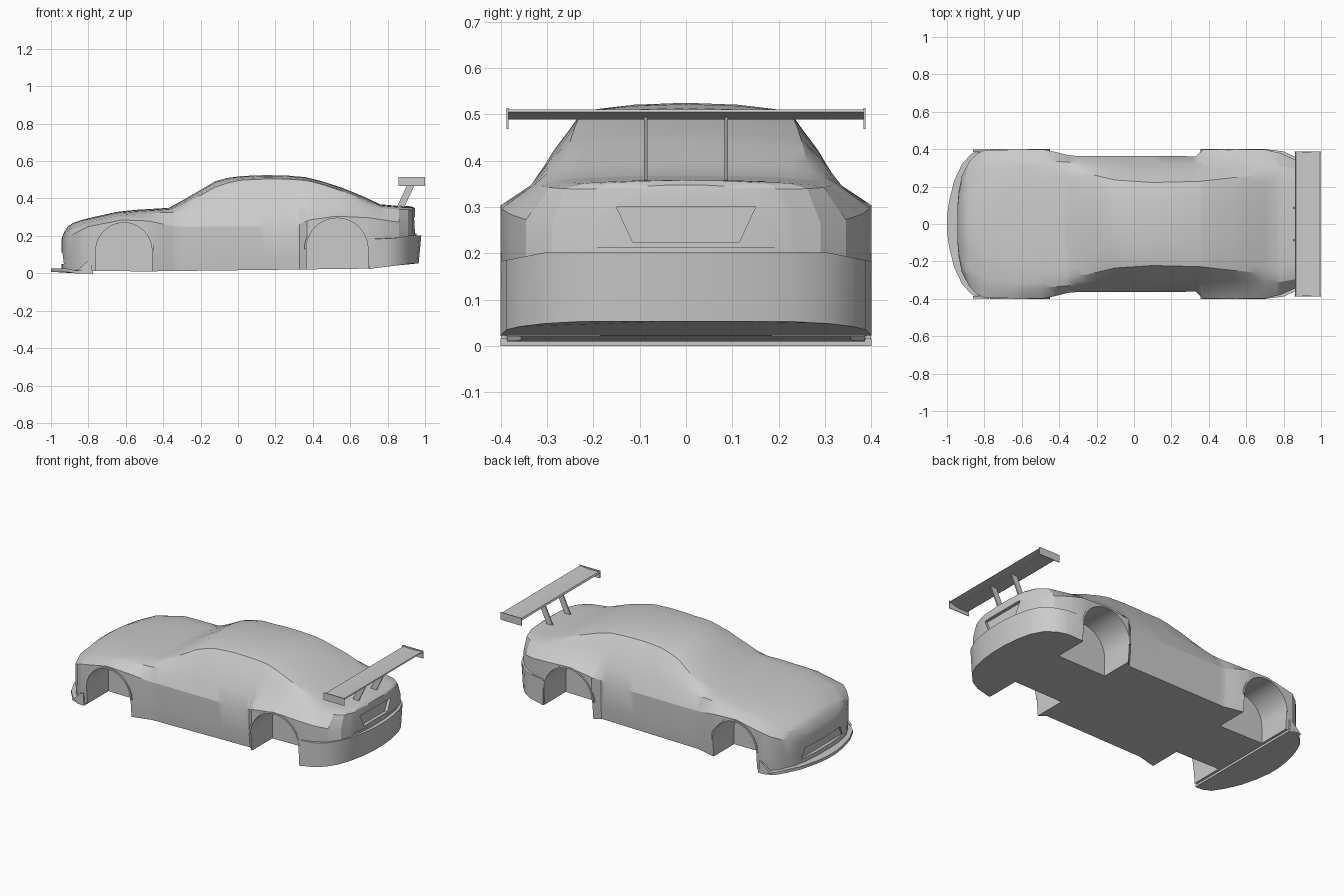
import bpy, bmesh, math
from math import radians, sin, cos, pi

if "Cube" in bpy.data.objects:
    bpy.data.objects.remove(bpy.data.objects["Cube"])


def make(name, verts, faces, angle=25):
    me = bpy.data.meshes.new(name)
    me.from_pydata(verts, [], faces)
    bm = bmesh.new()
    bm.from_mesh(me)
    bmesh.ops.recalc_face_normals(bm, faces=bm.faces)
    bm.to_mesh(me)
    bm.free()
    ob = bpy.data.objects.new(name, me)
    bpy.context.collection.objects.link(ob)
    smooth(ob, angle)
    return ob


def smooth(ob, angle):
    bpy.ops.object.select_all(action='DESELECT')
    ob.select_set(True)
    bpy.context.view_layer.objects.active = ob
    bpy.ops.object.shade_smooth_by_angle(angle=radians(angle))


def rings(name, loops, angle=25):
    """Solid skinned through equal-length closed loops, capped at both ends."""
    n = len(loops[0])
    verts = [v for lp in loops for v in lp]
    faces = [(r * n + i, r * n + (i + 1) % n, (r + 1) * n + (i + 1) % n, (r + 1) * n + i)
             for r in range(len(loops) - 1) for i in range(n)]
    faces += [tuple(range(n)), tuple(range(len(verts) - n, len(verts)))]
    return make(name, verts, faces, angle)


def side_prism(name, profile, y0, y1):
    return rings(name, [[(x, y, z) for x, z in profile] for y in (y0, y1)])


def plan_slab(name, half, bottom, top, shift=0):
    """Solid from a mirrored plan outline; bottom and top give z from (x, y)."""
    plan = half + [(x, -y) for x, y in reversed(half)]
    return rings(name, [[(x + shift * abs(x - half[0][0]), y, bottom(x, y)) for x, y in plan],
                        [(x, y, top(x, y)) for x, y in plan]])


def cut(target, cutter):
    cutter.hide_render = True
    m = target.modifiers.new("cut", 'BOOLEAN')
    m.operation, m.object, m.solver = 'DIFFERENCE', cutter, 'EXACT'
    bpy.ops.object.select_all(action='DESELECT')
    target.select_set(True)
    bpy.context.view_layer.objects.active = target
    bpy.ops.object.modifier_apply(modifier=m.name)
    bpy.data.objects.remove(cutter)


def at(curve, x):
    for (x0, v0), (x1, v1) in zip(curve, curve[1:]):
        if x <= x1:
            return v0 + (v1 - v0) * max(0, x - x0) / (x1 - x0)
    return curve[-1][1]


# Body guide curves along x
FLOOR = [(-.945, .015), (-.5, .01), (.70, .025), (.95, .055)]
WIDTH = [(-.945, .08), (-.938, .17), (-.92, .26), (-.88, .335), (-.84, .375), (-.80, .396),
         (-.48, .398), (-.42, .385), (-.34, .365), (.33, .362), (.37, .398), (.70, .398),
         (.78, .38), (.86, .345), (.91, .29), (.935, .22), (.945, .12)]
SHOULDER_Z = [(-.945, .13), (-.90, .20), (-.80, .25), (-.62, .285), (-.48, .28), (-.34, .25),
              (.30, .25), (.38, .285), (.53, .305), (.70, .297), (.945, .26)]
BELT_Y = [(-.945, .20), (-.88, .28), (-.80, .33), (-.60, .35), (-.35, .33), (.30, .328),
          (.55, .335), (.70, .325), (.945, .28)]
BELT_Z = [(-.945, .165), (-.92, .21), (-.90, .235), (-.80, .272), (-.62, .312), (-.40, .325),
          (.30, .343), (.70, .350), (.945, .338)]
ROOF_Y = [(-.945, .12), (-.80, .24), (-.60, .27), (-.37, .285), (-.25, .27), (-.10, .235),
          (.10, .222), (.35, .228), (.55, .25), (.76, .27), (.945, .22)]
TOP_Z = [(-.945, .18), (-.93, .22), (-.91, .25), (-.88, .27), (-.83, .287), (-.74, .308),
         (-.65, .328), (-.55, .339), (-.37, .350), (-.30, .388), (-.20, .446), (-.12, .493),
         (-.06, .509), (.02, .520), (.15, .525), (.27, .522), (.36, .514), (.45, .492),
         (.56, .456), (.66, .415), (.76, .369), (.86, .360), (.93, .358), (.945, .348)]
ROOF_RISE = [(-.945, .5), (-.37, .6), (-.20, .75), (0, .88), (.40, .9), (.60, .82), (.76, .6), (.945, .6)]


def section(x):
    zb, w, top, bz = at(FLOOR, x), at(WIDTH, x), at(TOP_Z, x), at(BELT_Z, x)
    by = min(at(BELT_Y, x), w * .9)
    ry = min(at(ROOF_Y, x), by * .85)
    rz = bz + (top - bz) * at(ROOF_RISE, x)
    half = [(0, zb), (w - .008, zb), (w, .10), (w, at(SHOULDER_Z, x)), (by, bz),
            (by + (ry - by) * .45, bz + (rz - bz) * .52), (ry, rz),
            (ry * .86, rz + (top - rz) * .35), (ry * .5, rz + (top - rz) * .8), (0, top)]
    return [(x, y, z) for y, z in half + [(-y, z) for y, z in half[-2:0:-1]]]


stations = sorted({p[0] for c in (FLOOR, WIDTH, SHOULDER_Z, BELT_Y, BELT_Z, ROOF_Y, TOP_Z, ROOF_RISE)
                   for p in c if p[0] <= .945})
body = rings("car_body", [section(x) for x in stations], 22)


# Wheel wells and their thin raised lips
def arch(cx, r, cz, floor):
    return ([(cx - r, floor)] + [(cx - r * cos(pi * i / 20), cz + r * sin(pi * i / 20)) for i in range(21)]
            + [(cx + r, floor)])


for label, cx, r, cz in (("front", -.61, .15, .12), ("rear", .53, .165, .13)):
    for side, s in (("left", 1), ("right", -1)):
        cut(body, side_prism("well_cutter", arch(cx, r, cz, -.1), s * .185, s * .6))
        inner, outer = arch(cx, r, cz, .02), arch(cx, r + .01, cz, .02)
        loops = [[(a[0], s * .385, a[1]), (b[0], s * .385, b[1]), (b[0], s * .40, b[1]), (a[0], s * .40, a[1])]
                 for a, b in zip(inner[1:-1], outer[1:-1])]
        rings(f"{label}_{side}_arch_lip", loops)

# Number plate recess in the boot lid
plate = [(-.115, .225), (.115, .225), (.15, .30), (-.15, .30)]
cut(body, rings("plate_cutter", [[(x, y, z) for y, z in plate] for x in (.925, 1.1)]))
# Lower air intake in the nose
intake = [(-.2, .05), (.2, .05), (.17, .11), (-.17, .11)]
cut(body, rings("intake_cutter", [[(x, y, z) for y, z in intake] for x in (-1.1, -.925)]))
smooth(body, 22)

# Rear bumper standing proud of the tail
plan_slab("rear_bumper",
          [(.70, .40), (.80, .388), (.86, .36), (.915, .305), (.95, .23), (.97, .14), (.98, .05)],
          lambda x, y: at(FLOOR, x) - .002,
          lambda x, y: .203 - .02 * max(0, abs(y) - .3) / .1, -.05)
plan_slab("bumper_upper_step",
          [(.74, .385), (.84, .353), (.90, .30), (.94, .20), (.955, .08)],
          lambda x, y: .15, lambda x, y: .213)

# Front splitter and its end fins
plan_slab("front_splitter",
          [(-.775, .40), (-.82, .398), (-.87, .375), (-.92, .32), (-.96, .235), (-.987, .13), (-1.0, .04)],
          lambda x, y: 0 if x > -.9 else .008,
          lambda x, y: .016 if x > -.9 else .026)
for side, s in (("left", 1), ("right", -1)):
    side_prism(f"{side}_splitter_fin", [(-.86, .012), (-.78, .012), (-.78, .075), (-.80, .07)],
               s * .384, s * .399)

# Rear wing: blade, end plates and two slanted struts
side_prism("wing_blade", [(.86, .498), (.865, .508), (.93, .504), (.995, .511), (.998, .505), (.93, .489), (.87, .490)],
           -.384, .384)
for side, s in (("left", 1), ("right", -1)):
    side_prism(f"{side}_wing_end_plate", [(.858, .468), (1.0, .468), (1.0, .514), (.858, .514)],
               s * .383, s * .387)
    side_prism(f"{side}_wing_strut", [(.845, .345), (.885, .345), (.955, .494), (.915, .494)],
               s * .083, s * .091)
